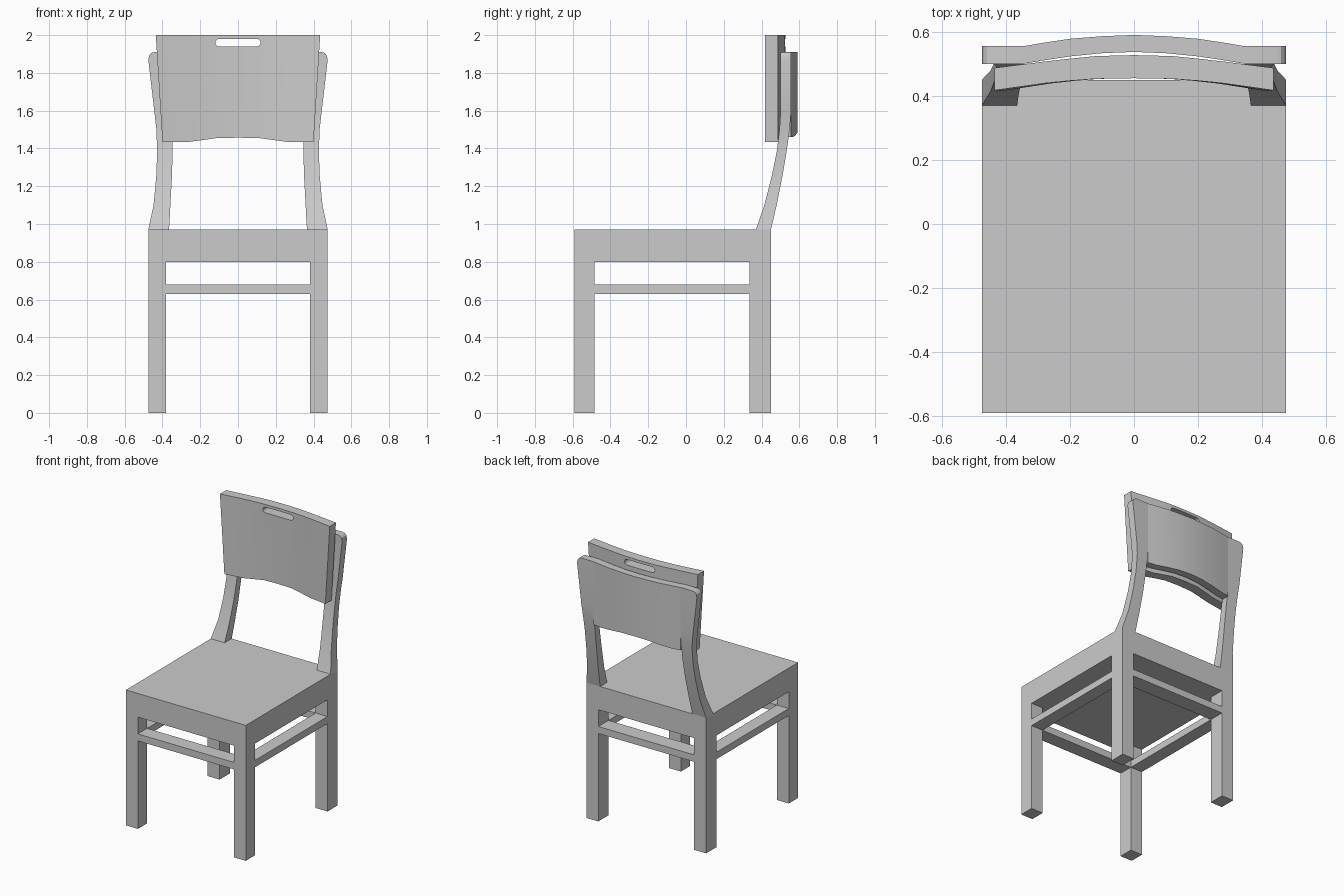
import bpy, bmesh, math

if "Cube" in bpy.data.objects:
    bpy.data.objects.remove(bpy.data.objects["Cube"])

def finish(name, bm, smooth=False):
    bmesh.ops.recalc_face_normals(bm, faces=bm.faces)
    me = bpy.data.meshes.new(name)
    bm.to_mesh(me)
    bm.free()
    ob = bpy.data.objects.new(name, me)
    bpy.context.collection.objects.link(ob)
    if smooth:
        bpy.ops.object.select_all(action='DESELECT')
        ob.select_set(True)
        bpy.context.view_layer.objects.active = ob
        bpy.ops.object.shade_smooth_by_angle(angle=math.radians(30))
    return ob

def loft(name, rings, smooth=True):
    """Skin a list of equal-length point rings and cap both ends."""
    bm = bmesh.new()
    vs = [[bm.verts.new(p) for p in r] for r in rings]
    n = len(rings[0])
    for a, b in zip(vs, vs[1:]):
        for i in range(n):
            j = (i + 1) % n
            bm.faces.new((a[i], a[j], b[j], b[i]))
    bm.faces.new(vs[0])
    bm.faces.new(vs[-1])
    return finish(name, bm, smooth)

def box(name, x0, x1, y0, y1, z0, z1):
    return loft(name, [[(x0, y0, z), (x1, y0, z), (x1, y1, z), (x0, y1, z)]
                       for z in (z0, z1)], False)

W, IN = 0.475, 0.38                      # outer and inner leg x
FRONT, BACK = (-0.59, -0.485), (0.335, 0.45)

# Solid seat block
box("seat", -W, W, FRONT[0], BACK[1], 0.80, 0.97)

# Legs and stretchers
for label, (y0, y1) in (("front", FRONT), ("back", BACK)):
    for side, s in (("left", -1), ("right", 1)):
        box(f"{label}_leg_{side}", *sorted((s * IN, s * W)), y0, y1, 0, 0.80)
    box(f"{label}_stretcher", -IN, IN, y0, y1, 0.63, 0.68)
for side, s in (("left", -1), ("right", 1)):
    box(f"side_stretcher_{side}", *sorted((s * IN, s * W)), FRONT[1], BACK[0], 0.63, 0.68)

# Curved back posts: z, inner x, outer x, front y, back y
post = [(0.97, 0.365, 0.475, 0.37, 0.45), (1.10, 0.358, 0.447, 0.415, 0.48),
        (1.25, 0.35, 0.433, 0.453, 0.51), (1.38, 0.346, 0.428, 0.48, 0.532),
        (1.50, 0.345, 0.432, 0.495, 0.549), (1.58, 0.345, 0.441, 0.50, 0.555),
        (1.87, 0.345, 0.475, 0.50, 0.555), (1.893, 0.345, 0.470, 0.50, 0.555),
        (1.906, 0.345, 0.458, 0.50, 0.555), (1.91, 0.345, 0.442, 0.50, 0.555)]
for side, s in (("left", -1), ("right", 1)):
    loft(f"back_post_{side}", [[(s * a, f, z), (s * b, f, z), (s * b, k, z), (s * a, k, z)]
                               for z, a, b, f, k in post])

# Rear back panel: x, front y, back y, bottom z
half = [(0, 0.537, 0.59, 1.482), (0.10, 0.533, 0.586, 1.479), (0.20, 0.523, 0.578, 1.468),
        (0.28, 0.511, 0.566, 1.46), (0.345, 0.50, 0.555, 1.46)]
def mirrored(h):
    return [(-r[0], *r[1:]) for r in h[:0:-1]] + h
loft("rear_back_panel", [[(x, f, z), (x, k, z), (x, k, 1.91), (x, f, 1.91)]
                         for x, f, k, z in mirrored(half)])

# Front back panel, narrower at the bottom
half = [(0, 0.455, 0.527, 1.457), (0.12, 0.453, 0.524, 1.455), (0.20, 0.447, 0.516, 1.445),
        (0.28, 0.439, 0.507, 1.435), (0.435, 0.417, 0.487, 1.435)]
t = 0.40 / 0.435
panel = loft("front_back_panel", [[(x * t, f, z), (x * t, k, z), (x, k, 2), (x, f, 2)]
                                  for x, f, k, z in mirrored(half)])

# Rounded handle slot cut through the front panel
r, pts = 0.02, []
for cx, start in ((0.10, -90), (-0.10, 90)):
    for i in range(9):
        a = math.radians(start + i * 22.5)
        pts.append((cx + r * math.cos(a), 1.96 + r * math.sin(a)))
cutter = loft("slot_cutter", [[(x, y, z) for x, z in pts] for y in (0.3, 0.7)], False)
cutter.hide_render = True
mod = panel.modifiers.new("slot", 'BOOLEAN')
mod.operation, mod.solver, mod.object = 'DIFFERENCE', 'EXACT', cutter
bpy.ops.object.select_all(action='DESELECT')
panel.select_set(True)
bpy.context.view_layer.objects.active = panel
bpy.ops.object.modifier_apply(modifier="slot")
bpy.data.objects.remove(cutter)
bpy.ops.object.shade_smooth_by_angle(angle=math.radians(30))
